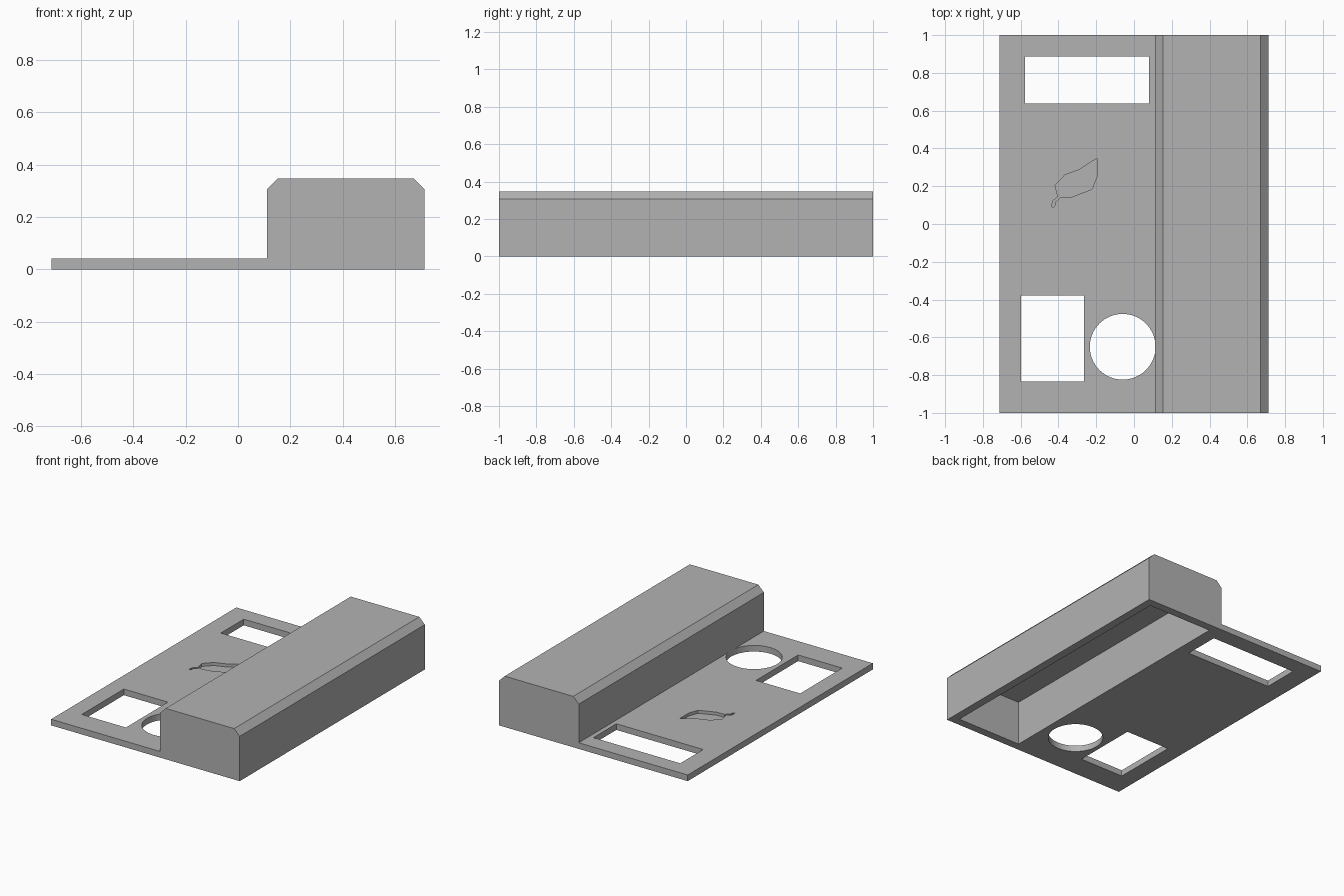
import bpy
import bmesh
import math
from mathutils import Vector

if "Cube" in bpy.data.objects:
    bpy.data.objects.remove(bpy.data.objects["Cube"], do_unlink=True)

gray = bpy.data.materials.new("plain gray")
gray.use_nodes = True
gray.diffuse_color = (0.45, 0.45, 0.45, 1)
gray.node_tree.nodes["Principled BSDF"].inputs["Base Color"].default_value = gray.diffuse_color


def prism(name, points, direction):
    """Extrude a closed outline of 3D points along a direction."""
    bm = bmesh.new()
    face = bm.faces.new([bm.verts.new(p) for p in points])
    out = bmesh.ops.extrude_face_region(bm, geom=[face])
    moved = [v for v in out["geom"] if isinstance(v, bmesh.types.BMVert)]
    bmesh.ops.translate(bm, verts=moved, vec=Vector(direction))
    bmesh.ops.recalc_face_normals(bm, faces=bm.faces)
    mesh = bpy.data.meshes.new(name)
    bm.to_mesh(mesh)
    bm.free()
    mesh.materials.append(gray)
    obj = bpy.data.objects.new(name, mesh)
    bpy.context.collection.objects.link(obj)
    return obj


def cut(target, outline, bottom, top):
    """Cut a vertical pocket with the given plan outline."""
    cutter = prism("cutter", [(x, y, bottom) for x, y in outline], (0, 0, top - bottom))
    cutter.hide_render = True
    mod = target.modifiers.new("cut", "BOOLEAN")
    mod.operation = "DIFFERENCE"
    mod.solver = "EXACT"
    mod.object = cutter
    bpy.context.view_layer.objects.active = target
    bpy.ops.object.modifier_apply(modifier=mod.name)
    bpy.data.objects.remove(cutter, do_unlink=True)


def rectangle(x0, x1, y0, y1):
    return [(x0, y0), (x1, y0), (x1, y1), (x0, y1)]


# Plate and chamfered housing share one cross-section
PLATE, HEIGHT, CHAMFER, WALL = 0.042, 0.348, 0.042, 0.056
LEFT, INNER, RIGHT = -0.713, 0.111, 0.713
profile = [
    (LEFT, 0), (RIGHT, 0),
    (RIGHT, HEIGHT - CHAMFER), (RIGHT - CHAMFER, HEIGHT),
    (INNER + CHAMFER, HEIGHT), (INNER, HEIGHT - CHAMFER),
    (INNER, PLATE), (LEFT, PLATE),
]
body = prism("cover_plate_with_housing", [(x, -1, z) for x, z in profile], (0, 2, 0))

# Hollow under the housing
cut(body, rectangle(INNER + WALL, RIGHT - WALL, WALL - 1, 1 - WALL), -0.1, HEIGHT - CHAMFER)

# Rectangular windows through the plate
cut(body, rectangle(-0.577, 0.08, 0.638, 0.886), -0.1, 0.1)
cut(body, rectangle(-0.598, -0.264, -0.834, -0.379), -0.1, 0.1)

# Round opening beside the housing
circle = [(-0.06 + 0.174 * math.cos(a), -0.65 + 0.174 * math.sin(a))
          for a in (math.tau * i / 64 for i in range(64))]
cut(body, circle, -0.1, PLATE + 0.001)

# Engraved leaf
leaf = [
    (-0.197, 0.348), (-0.197, 0.25), (-0.222, 0.185), (-0.328, 0.143),
    (-0.39, 0.14), (-0.418, 0.115), (-0.42, 0.092), (-0.434, 0.09),
    (-0.432, 0.12), (-0.403, 0.145), (-0.418, 0.205), (-0.365, 0.26),
    (-0.29, 0.287),
]
cut(body, leaf, PLATE - 0.021, 0.1)
